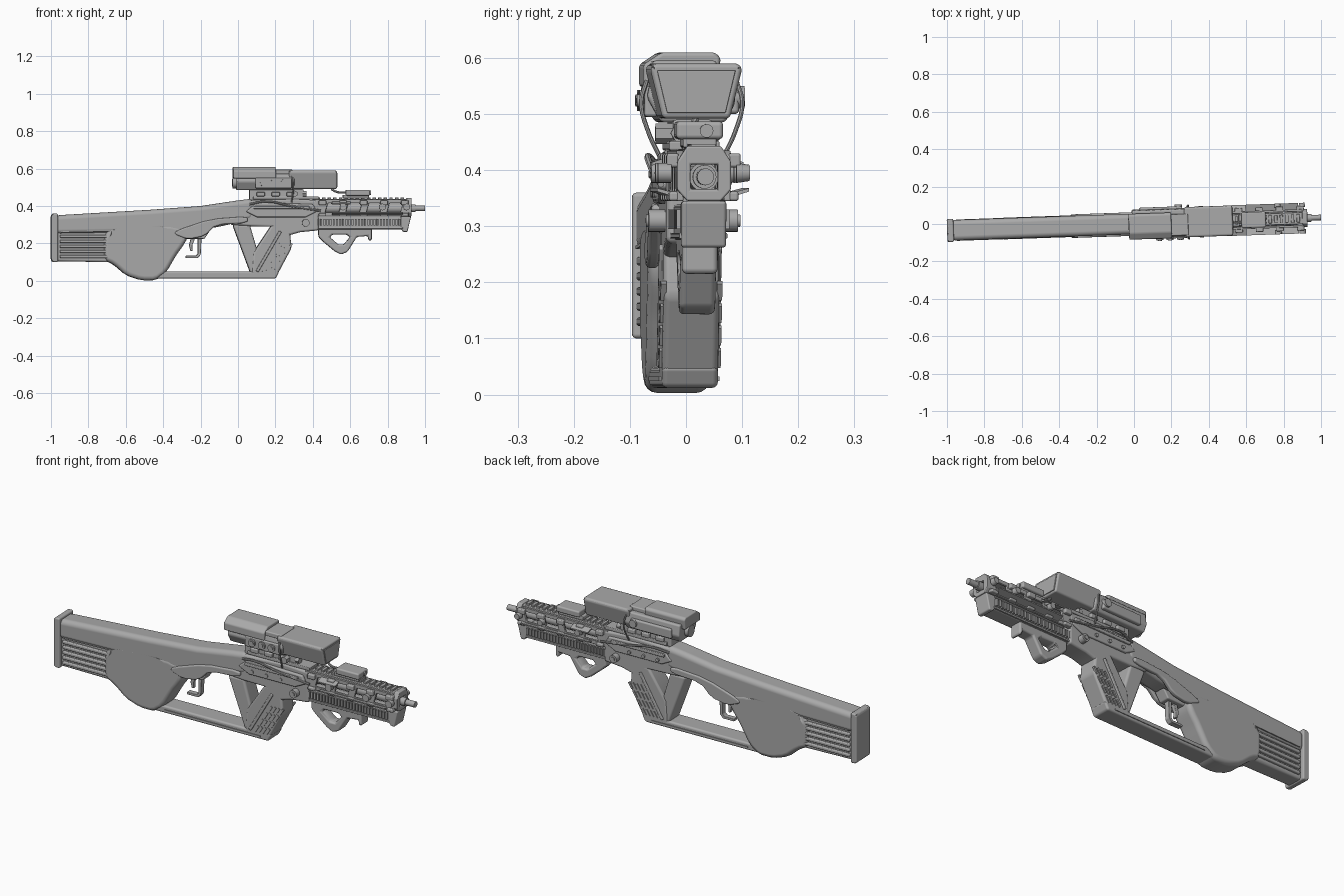
import bpy, bmesh, math
from mathutils import Matrix, Vector

cube = bpy.data.objects.get("Cube")
if cube:
    bpy.data.objects.remove(cube, do_unlink=True)

grey = bpy.data.materials.new("gunmetal_grey")
grey.use_nodes = True
grey.diffuse_color = (0.4, 0.4, 0.4, 1)
grey.node_tree.nodes["Principled BSDF"].inputs["Base Color"].default_value = (0.4, 0.4, 0.4, 1)
parts, cutters = [], []


def add(name, data, keep=True):
    ob = bpy.data.objects.new(name, data)
    bpy.context.collection.objects.link(ob)
    data.materials.append(grey)
    (parts if keep else cutters).append(ob)
    ob.hide_render = not keep
    return ob


def soften(pts, steps):
    """Round an outline by cutting its corners."""
    for _ in range(steps):
        out = []
        for i, p in enumerate(pts):
            a, b = Vector(p), Vector(pts[(i + 1) % len(pts)])
            out += [a.lerp(b, 0.2), a.lerp(b, 0.8)]
        pts = out
    return pts


def prism(name, pts, lo, hi, axis="y", bevel=0.006, soft=0, cuts=(), keep=True):
    """Outline extruded along an axis, with cut windows and bevelled edges."""
    place = {"x": lambda a, b: (lo, a, b), "y": lambda a, b: (a, lo, b),
             "z": lambda a, b: (a, b, lo)}[axis]
    bm = bmesh.new()
    face = bm.faces.new([bm.verts.new(place(*p)) for p in soften(pts, soft)])
    ext = bmesh.ops.extrude_face_region(bm, geom=[face])["geom"]
    move = Vector([(hi - lo) * (axis == c) for c in "xyz"])
    bmesh.ops.translate(bm, vec=move, verts=[v for v in ext if isinstance(v, bmesh.types.BMVert)])
    bmesh.ops.recalc_face_normals(bm, faces=bm.faces)
    for f in bm.faces:
        f.smooth = bevel > 0
    me = bpy.data.meshes.new(name)
    bm.to_mesh(me)
    bm.free()
    ob = add(name, me, keep)
    for cut, cut_soft in cuts:
        mod = ob.modifiers.new("window", "BOOLEAN")
        mod.object = prism(name + "_cutter", cut, lo - 0.1, hi + 0.1, axis, 0, cut_soft, keep=False)
        mod.solver = "EXACT"
    if bevel:
        mod = ob.modifiers.new("edges", "BEVEL")
        mod.width, mod.segments, mod.limit_method = bevel, 4, "ANGLE"
        mod.angle_limit = math.radians(32)
        mod.use_clamp_overlap = len(pts) < 5
        mod.harden_normals = True
    return ob


def box(name, x0, x1, y0, y1, z0, z1, bevel=0.004):
    return prism(name, [(x0, z0), (x1, z0), (x1, z1), (x0, z1)], y0, y1, "y", bevel)


def bar(name, a, b, width, y0, y1, bevel=0.0):
    """Slanted strip between two side points."""
    a, b = Vector(a), Vector(b)
    n = (b - a).orthogonal().normalized() * width / 2
    return prism(name, [a - n, b - n, b + n, a + n], y0, y1, "y", bevel)


def rod(name, centre, radius, length, axis="y", sides=20, tip=1.0):
    bm = bmesh.new()
    turn = {"x": Matrix.Rotation(math.pi / 2, 4, "Y"), "y": Matrix.Rotation(-math.pi / 2, 4, "X"),
            "z": Matrix()}[axis]
    bmesh.ops.create_cone(bm, cap_ends=True, segments=sides, radius1=radius, radius2=radius * tip,
                          depth=length, matrix=Matrix.Translation(centre) @ turn)
    me = bpy.data.meshes.new(name)
    bm.to_mesh(me)
    bm.free()
    return add(name, me)


def tube(name, pts, radius):
    cu = bpy.data.curves.new(name, "CURVE")
    cu.dimensions, cu.bevel_depth, cu.bevel_resolution, cu.use_fill_caps = "3D", radius, 2, True
    sp = cu.splines.new("BEZIER")
    sp.bezier_points.add(len(pts) - 1)
    for bp, p in zip(sp.bezier_points, pts):
        bp.co = p
        bp.handle_left_type = bp.handle_right_type = "AUTO"
    cu.resolution_u = 6
    return add(name, cu)


# Stock: upper beam, butt plate, ribbed lower panel
prism("stock_beam", [(-.98, .35), (-.47, .38), (-.2, .4), (0, .43), (.08, .44), (.08, .33), (-.1, .29),
      (-.33, .25), (-.42, .27), (-.65, .255), (-.98, .25)], -.055, .055, bevel=.026)
prism("butt_plate", [(-1, .11), (-.99, .1), (-.965, .1), (-.965, .36), (-.99, .36), (-1, .35)], -.062, .062, bevel=.008)
prism("stock_panel", [(-.98, .105), (-.69, .1), (-.6, .05), (-.6, .28), (-.98, .28)], -.042, .042, bevel=.012)
for s in (-1, 1):
    for i in range(5):
        z = .122 + i * .027
        box("stock_rib", -.955, -.68 + .015 * i, s * .046 - .009, s * .046 + .009, z, z + .016, .005)
    bar("stock_seam", (-.95, .262), (-.66, .268), .006, s * .054 - .003, s * .054 + .003)

# Thumbhole loop with grip
prism("grip_loop", [(-.72, .27), (-.72, .11), (-.67, .09), (-.6, .03), (-.52, .003), (-.44, .003),
      (-.385, .045), (-.33, .14), (-.3, .18), (-.27, .23), (-.3, .3), (-.6, .3)], -.058, .058, bevel=.024, soft=1,
      cuts=[([(-.655, .26), (-.39, .272), (-.37, .2), (-.455, .095), (-.525, .095), (-.655, .225)], 2)])

# Lower rail, strut and magazine
prism("lower_rail", [(-.46, .012), (.2, .012), (.22, .05), (-.42, .05)], -.05, .05, bevel=.01)
prism("front_strut", [(-.03, .3), (.07, .03), (.13, .03), (.1, .17), (.062, .3)], -.046, .046, bevel=.012)
prism("magazine", [(.07, .012), (.198, .012), (.285, .175), (.278, .25), (.26, .3), (.18, .3), (.08, .15)],
      -.05, .05, bevel=.012)
bar("magazine_spine", (.19, .022), (.274, .18), .022, -.034, .034, .006)
for s in (-1, 1):
    bar("magazine_frame", (.1, .05), (.225, .265), .016, s * .05 - .006, s * .05 + .006, .004)
    for i in range(4):
        o = i * .021
        for k in range(4):
            x, z = .13 + o + k * .025, .05 + k * .04
            bar("magazine_rib", (x, z), (x + .019, z + .03), .01, s * .05 - .005, s * .05 + .005)
    bar("rail_groove_strip", (-.38, .028), (.16, .028), .008, s * .05 - .004, s * .05 + .004)

# Receiver with raised side fairings
prism("receiver", [(-.04, .3), (.05, .43), (.3, .44), (.43, .43), (.43, .27), (.33, .26), (.26, .24),
      (.18, .29), (.06, .292)], -.05, .05, bevel=.012)
for s in (-1, 1):
    y0, y1 = sorted((s * .04, s * .063))
    prism("side_fairing", [(-.345, .25), (-.33, .27), (-.15, .33), (.05, .345), (.05, .31), (-.12, .3),
          (-.18, .24), (-.27, .222)], y0, y1, bevel=.008, soft=1)
    prism("receiver_cheek", [(.04, .37), (.1, .42), (.4, .41), (.42, .37), (.36, .34), (.1, .34)], y0, y1 - .004 * (s > 0), bevel=.008)
    box("receiver_slide", .08, .38, min(s * .05, s * .07), max(s * .05, s * .07), .385, .4, .004)
    tube("side_hose", [(.06, s * .055, .41), (.15, s * .073, .425), (.28, s * .07, .4), (.44, s * .06, .375)], .006)
    rod("receiver_pin", (.36, s * .062, .31), .02, .035)
    rod("receiver_bolt", (.36, s * .078, .31), .011, .012)
    for x in (.12, .2, .28):
        rod("receiver_screw", (x, s * .062, .36), .009, .01)

# Trigger and finger guard
prism("trigger_mount", [(-.29, .26), (-.29, .225), (-.18, .225), (-.15, .27)], -.03, .03)
prism("trigger", [(-.25, .24), (-.262, .19), (-.255, .16), (-.243, .16), (-.245, .19), (-.225, .24)], -.01, .01, bevel=.003)
prism("trigger_guard", [(-.28, .135), (-.28, .122), (-.215, .122), (-.2, .14), (-.195, .24), (-.215, .24),
      (-.215, .145), (-.225, .135)], -.014, .014, bevel=.003)

# Barrel and slotted handguard
rod("barrel", (.7, 0, .388), .015, .6, "x", 24)
rod("barrel_sleeve", (.66, 0, .388), .026, .5, "x", 24)
rod("muzzle_collar", (.935, 0, .388), .021, .03, "x", 24)
windows = [([(x, .365), (x + .072, .365), (x + .086, .415), (x + .014, .415)], 0) for x in (.465, .575, .685, .795)]
for s in (-1, 1):
    y0, y1 = sorted((s * .036, s * .048))
    prism("handguard_side", [(.41, .345), (.91, .345), (.91, .425), (.89, .435), (.41, .435)], y0, y1, bevel=.003, cuts=windows)
    for x in (.45, .56, .67, .78, .89):
        box("clamp_block", x - .02, x + .02, min(s * .044, s * .066), max(s * .044, s * .066), .405, .43, .005)
        box("clamp_foot", x - .02, x + .02, min(s * .044, s * .062), max(s * .044, s * .062), .345, .362, .005)
    for x in (.56, .77, .9):
        rod("clamp_knob", (x, s * .07, .395), .018, .024, "y", 16, .8 if s > 0 else 1)
    for z, drop in ((.418, -.01), (.35, .012)):
        prism("side_wing", [(s * .045, z), (s * .082, z + drop), (s * .082, z + drop + .006), (s * .045, z + .008)],
              .5, .88 if z < .4 else .6, "x", 0)
box("handguard_top", .4, .92, -.032, .032, .425, .438)
for i in range(16):
    box("top_rail_tooth", .42 + i * .03, .437 + i * .03, -.022, .022, .435, .447, .002)
prism("front_plate", [(-.03, .345), (.03, .345), (.048, .365), (.048, .415), (.03, .443), (-.03, .443),
      (-.048, .415), (-.048, .365)], .9, .928, "x", .004,
      cuts=[([(-.024, .366), (.024, .366), (.024, .41), (-.024, .41)], 0)])

# Ribbed under-rail and front block
box("under_rail", .39, .9, -.036, .036, .275, .34, .006)
prism("front_block", [(.87, .345), (.925, .345), (.905, .262), (.885, .262), (.87, .28)], -.04, .04, bevel=.006)
for s in (-1, 1):
    for i in range(28):
        x = .405 + i * .0168
        box("under_rail_tooth", x, x + .01, s * .04 - .007, s * .04 + .007, .295, .33, 0)
    box("under_rail_edge", .4, .88, s * .038 - .005, s * .038 + .005, .278, .288, .002)

# Triangular foregrip
prism("foregrip", [(.43, .285), (.43, .235), (.455, .21), (.515, .16), (.55, .141), (.585, .155), (.635, .235),
      (.695, .24), (.698, .215), (.715, .215), (.715, .285)], -.032, .032, bevel=.01,
      cuts=[([(.475, .247), (.61, .247), (.553, .18)], 1)])

# Scope: mount, rear body, hood, cap
box("scope_mount", .06, .35, -.035, .035, .43, .49, .006)
box("mount_rail", .08, .43, -.045, .045, .435, .452, .004)
for x in (.12, .2, .28):
    box("mount_clamp", x - .022, x + .022, -.05, .05, .452, .475, .005)
rod("mount_dial", (.3, -.045, .465), .018, .04, "y", 6)
rod("mount_lens", (.355, .025, .466), .015, .02, "x")
rod("mount_emitter", (.355, -.022, .466), .018, .02, "x", 6)
prism("scope_rear", [(-.055, .485), (.06, .485), (.078, .52), (.07, .575), (-.07, .575), (-.08, .53)], -.01, .3, "x", .008)
prism("scope_hood", [(-.06, .492), (.06, .492), (.082, .58), (.076, .59), (-.076, .59), (-.082, .58)], .27, .527, "x", .008)
prism("scope_window", [(-.052, .502), (.052, .502), (.07, .578), (-.07, .578)], .524, .531, "x", .002)
prism("scope_cap", [(-.083, .548), (.05, .548), (.055, .6), (.045, .61), (-.05, .61), (-.083, .588)], -.028, .2, "x", .007)
box("scope_cap_step", .19, .29, -.07, .045, .57, .595, .006)
box("scope_control_panel", .09, .285, -.084, -.06, .495, .55, .006)
box("scope_left_pod", .03, .26, .06, .086, .5, .55, .008)
for x in (.135, .19, .245):
    rod("scope_button", (x, -.085, .524), .019, .014)
    rod("scope_button_cap", (x, -.09, .524), .011, .01)
rod("scope_left_dial", (.24, .088, .53), .02, .016)
rod("scope_eyepiece", (-.015, 0, .525), .03, .03, "x")
for s in (-1, 1):
    tube("scope_cable", [(.285, s * .08, .56), (.292, s * .09, .52), (.292, s * .078, .47), (.285, s * .055, .42)], .004)

# Small forward sight
box("forward_sight_base", .56, .7, -.03, .03, .44, .46, .004)
box("forward_sight", .575, .705, -.042, .042, .455, .487, .008)
rod("forward_sight_lens", (.705, .012, .47), .012, .012, "x")
tube("sight_cable", [(.5, .0, .49), (.53, -.01, .475), (.58, -.01, .472)], .006)

# Apply modifiers, drop the cutters, turn the whole gun slightly
bpy.ops.object.select_all(action="DESELECT")
for ob in parts:
    ob.select_set(True)
bpy.context.view_layer.objects.active = parts[0]
bpy.ops.object.convert(target="MESH")
for ob in cutters:
    bpy.data.objects.remove(ob, do_unlink=True)
for ob in list(bpy.context.selected_objects):
    ob.data.transform(Matrix.Rotation(math.radians(2), 4, "Z"))
bpy.ops.object.shade_smooth_by_angle(angle=math.radians(38))
